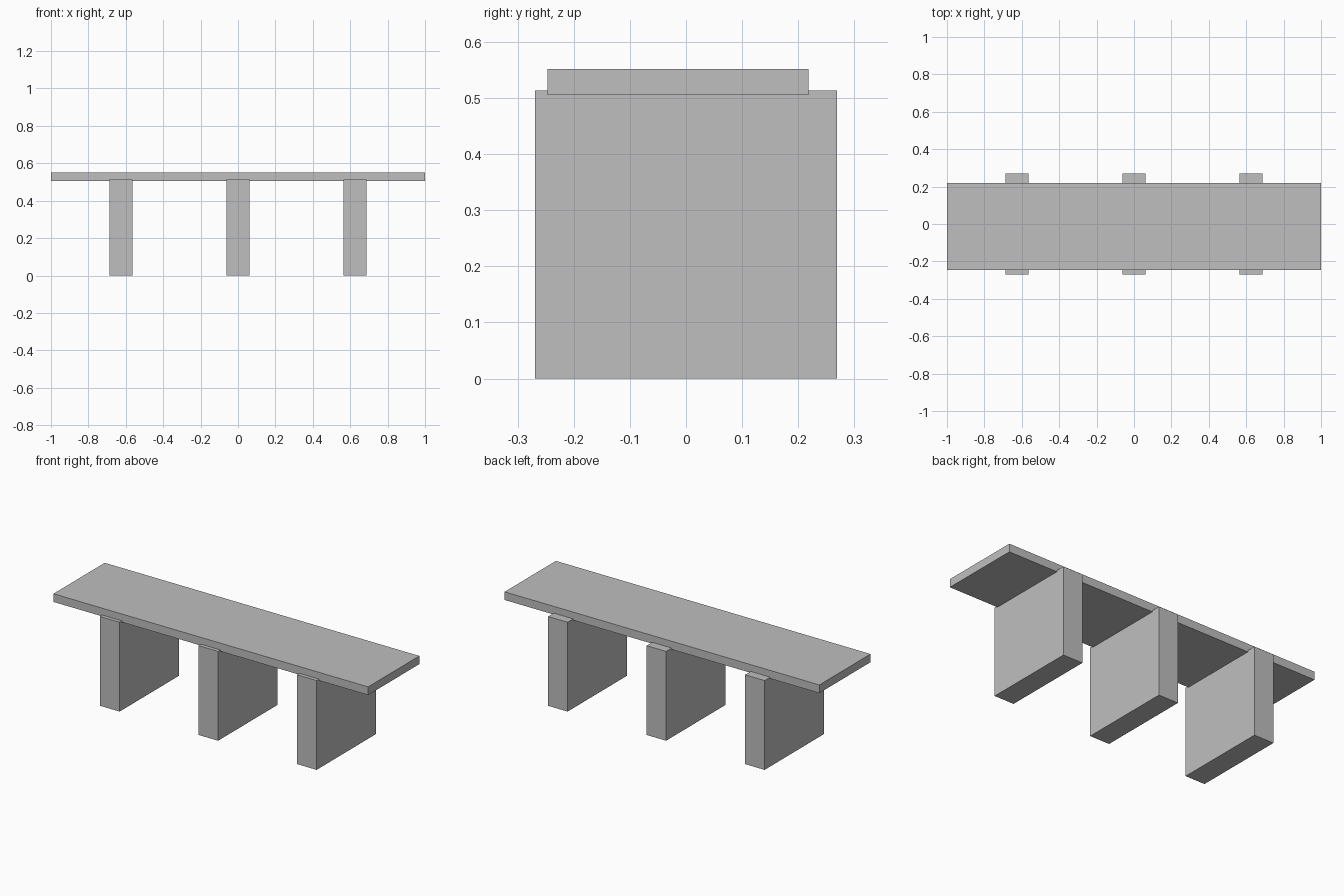
import bpy

default_cube = bpy.data.objects.get("Cube")
if default_cube:
    bpy.data.objects.remove(default_cube, do_unlink=True)

# Single stone grey material
GREY = (0.52, 0.52, 0.52, 1)
stone = bpy.data.materials.new("stone_grey")
stone.use_nodes = True
stone.diffuse_color = GREY
stone.node_tree.nodes["Principled BSDF"].inputs["Base Color"].default_value = GREY


def box(name, low, high):
    """Add a box spanning two opposite corners."""
    centre = [(a + b) / 2 for a, b in zip(low, high)]
    bpy.ops.mesh.primitive_cube_add(size=1, location=centre)
    obj = bpy.context.object
    obj.name = name
    obj.scale = [b - a for a, b in zip(low, high)]
    bpy.ops.object.transform_apply(location=False, rotation=False, scale=True)
    obj.data.materials.append(stone)
    return obj


# Long top slab, set slightly towards the front
box("top_slab", (-1, -0.247, 0.505), (1, 0.218, 0.552))

# Three upright supports, rising a little into the slab
for side, x in (("right", -0.626), ("middle", 0), ("left", 0.626)):
    box(side + "_support", (x - 0.062, -0.269, 0), (x + 0.062, 0.269, 0.513))
